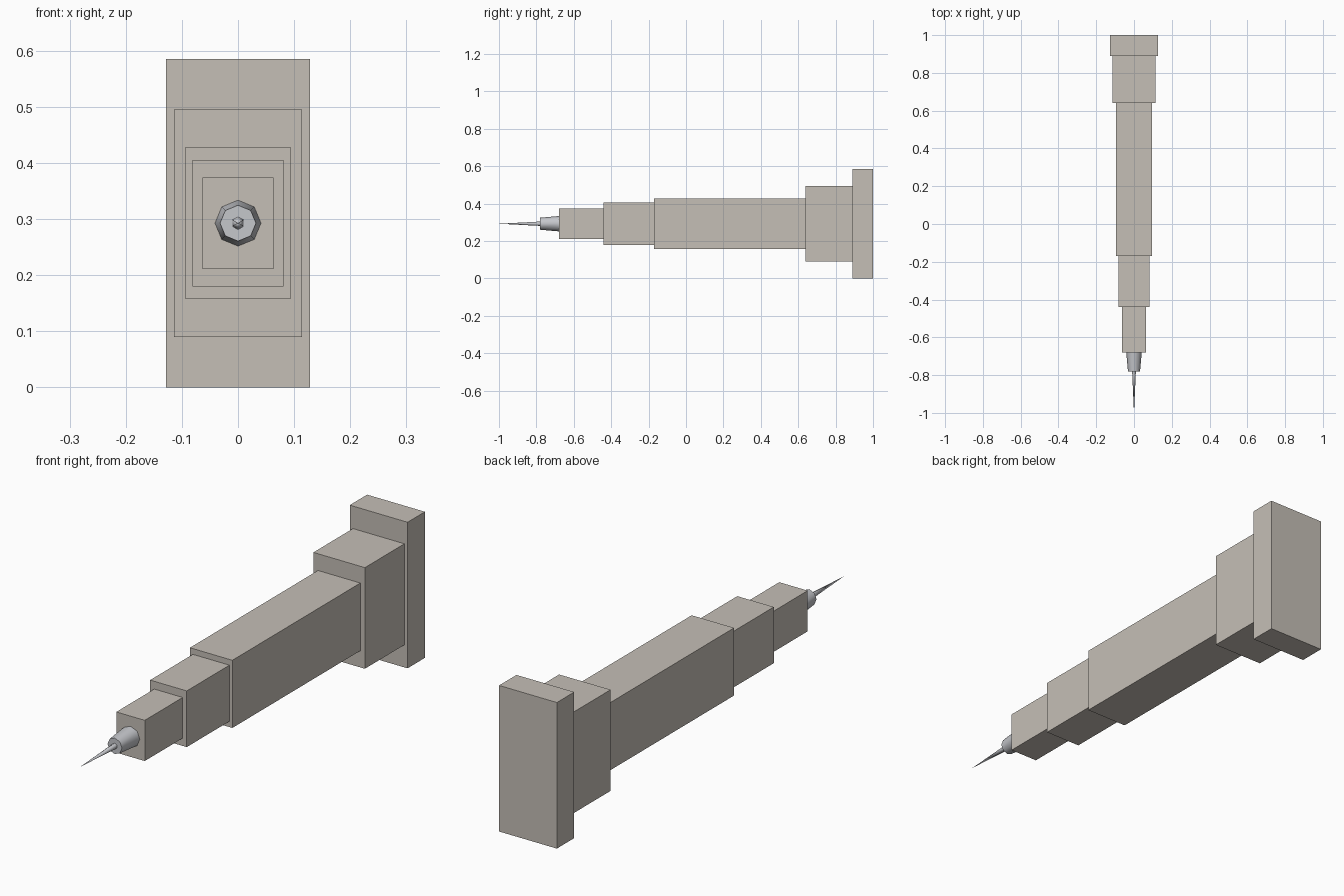
import bpy
from math import pi, radians

if "Cube" in bpy.data.objects:
    bpy.data.objects.remove(bpy.data.objects["Cube"])

ZC = 0.2925  # height of the long axis


def material(name, color):
    m = bpy.data.materials.new(name)
    m.diffuse_color = (*color, 1)
    m.use_nodes = True
    m.node_tree.nodes["Principled BSDF"].inputs["Base Color"].default_value = m.diffuse_color
    return m


casing = material("casing", (0.56, 0.52, 0.47))
metal = material("metal", (0.56, 0.57, 0.60))


def block(name, half_width, height, y0, y1):
    bpy.ops.mesh.primitive_cube_add(size=1, location=(0, (y0 + y1) / 2, ZC))
    ob = bpy.context.object
    ob.name = name
    ob.scale = (2 * half_width, y1 - y0, height)
    bpy.ops.object.transform_apply(location=False, rotation=False, scale=True)
    ob.data.materials.append(casing)


def taper(name, sides, r_back, r_front, y_back, y_front):
    # cone pointing towards -y, with one corner straight up
    bpy.ops.mesh.primitive_cone_add(
        vertices=sides, radius1=r_back, radius2=r_front, depth=y_back - y_front,
        location=(0, (y_back + y_front) / 2, ZC), rotation=(pi / 2, 0, 0))
    ob = bpy.context.object
    ob.name = name
    bpy.ops.object.transform_apply(location=False, rotation=True, scale=True)
    ob.data.materials.append(metal)
    bpy.ops.object.shade_smooth_by_angle(angle=radians(62))


# Stepped rectangular casing, from rear flange to nose
block("rear_flange", 0.128, 0.585, 0.89, 1.0)
block("rear_collar", 0.114, 0.405, 0.64, 0.89)
block("main_body", 0.094, 0.271, -0.17, 0.64)
block("front_step", 0.081, 0.225, -0.44, -0.17)
block("nose_block", 0.063, 0.163, -0.68, -0.44)

# Metal hub and needle
taper("needle_hub", 8, 0.041, 0.032, -0.68, -0.78)
taper("needle", 6, 0.0115, 0.0, -0.78, -1.0)
